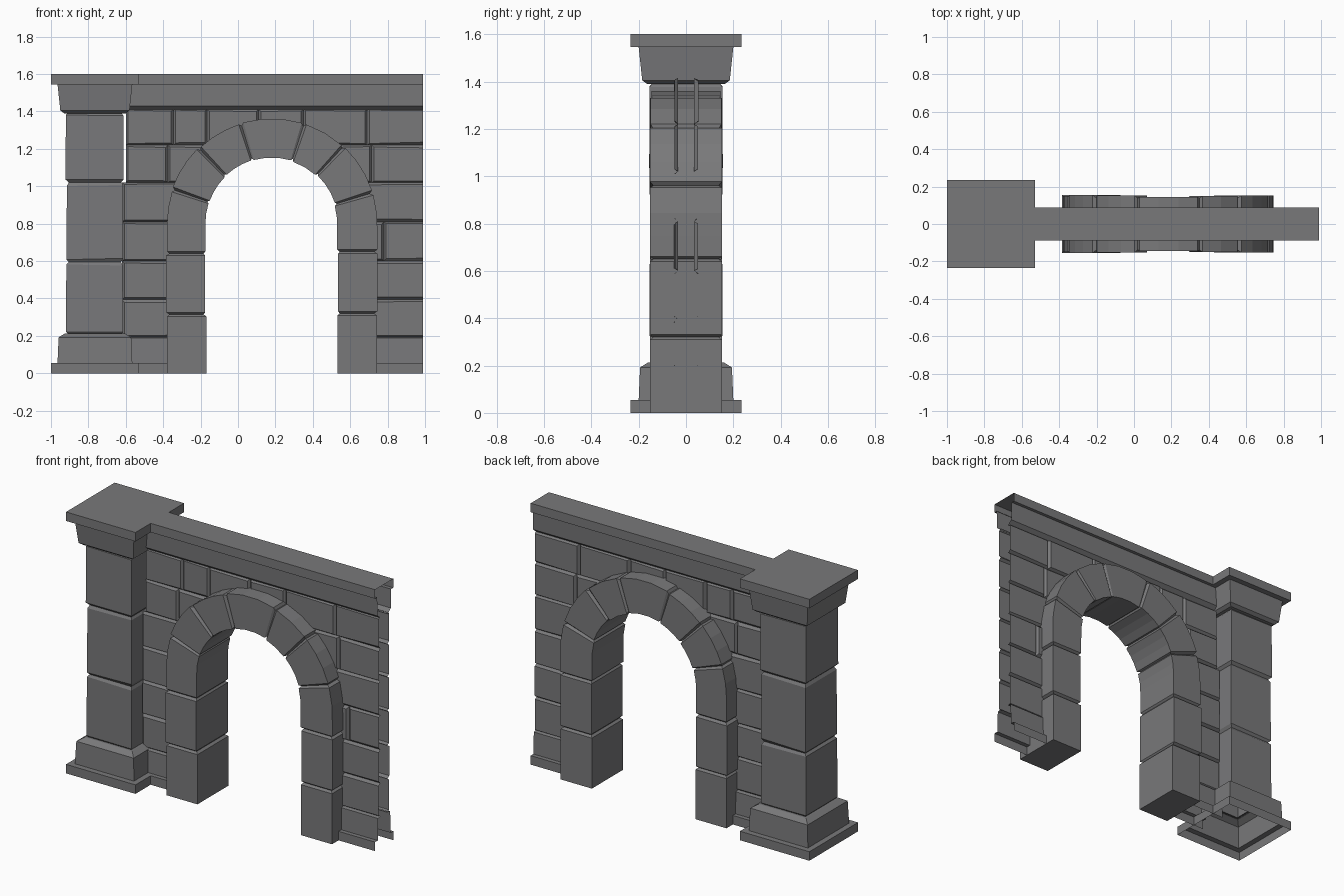
import bpy, bmesh, math, random

if "Cube" in bpy.data.objects:
    bpy.data.objects.remove(bpy.data.objects["Cube"])

random.seed(4)
stone = bpy.data.materials.new("grey stone")
stone.diffuse_color = (0.19, 0.19, 0.195, 1)
stone.use_nodes = True
stone.node_tree.nodes["Principled BSDF"].inputs["Base Color"].default_value = stone.diffuse_color


def finish(bm, name):
    bmesh.ops.recalc_face_normals(bm, faces=bm.faces[:])
    me = bpy.data.meshes.new(name)
    bm.to_mesh(me)
    bm.free()
    me.materials.append(stone)
    ob = bpy.data.objects.new(name, me)
    bpy.context.collection.objects.link(ob)


def loft(name, rings, cap_start=False, cap_end=False, closed=True):
    bm = bmesh.new()
    vs = [[bm.verts.new(p) for p in r] for r in rings]
    n = len(rings[0])
    for a, b in zip(vs, vs[1:]):
        for i in range(n if closed else n - 1):
            j = (i + 1) % n
            bm.faces.new((a[i], a[j], b[j], b[i]))
    if cap_start:
        bm.faces.new(vs[0])
    if cap_end:
        bm.faces.new(vs[-1])
    finish(bm, name)


def jit(a):
    return random.uniform(-a, a)


# pillar: stacked square sections
PX = -0.765


def square(h, z, dx=0.0, dy=0.0, tilt=0.0):
    return [(PX + dx + sx * h, dy + sy * h, z + sx * tilt)
            for sx, sy in ((-1, -1), (1, -1), (1, 1), (-1, 1))]


loft("pillar_base", [square(.235, 0), square(.235, .055), square(.2, .055),
                     square(.194, .192), square(.16, .213), square(.14, .213)])
shaft = []
for z0, z1 in ((.205, .595), (.595, 1.02), (1.02, 1.395)):
    h, dx, t0, t1 = .154 + jit(.003), jit(.003), jit(.004), jit(.004)
    shaft += [square(.14, z0), square(h, z0 + .016, dx, 0, t0),
              square(h - .002, z1 - .016, dx, 0, t1), square(.14, z1)]
loft("pillar_shaft", shaft)
loft("pillar_capital", [square(.14, 1.39), square(.165, 1.39), square(.185, 1.405),
                        square(.2, 1.545), square(.235, 1.545), square(.235, 1.6)],
     cap_end=True)

# arch: one swept ring with a groove at every block joint
CX, CZ, RI, RO = 0.18, 0.8, 0.352, 0.562
RM = (RI + RO) / 2
ARC = math.pi * RM


def arch_ring(s, di, do, w):
    def pt(r):
        if s < CZ:
            return CX - r, s
        if s > CZ + ARC:
            return CX + r, 2 * CZ + ARC - s
        a = math.pi - (s - CZ) / RM
        return CX + r * math.cos(a), CZ + r * math.sin(a)
    (xi, zi), (xo, zo) = pt(RI + di), pt(RO + do)
    return [(xi, -w, zi), (xo, -w, zo), (xo, w, zo), (xi, w, zi)]


joints = [0, .315, .64]
joints += [CZ + math.radians(180 - a) * RM for a in (161, 134, 107, 72, 47, 17)]
joints += [2 * CZ + ARC - z for z in (.65, .32, 0)]
rings, last = [], len(joints) - 2
for k, (a, b) in enumerate(zip(joints, joints[1:])):
    di, do = jit(.004), jit(.004)
    w = .145 if k == 5 else .152 + jit(.003)
    if k:
        rings.append(arch_ring(a, .012, -.014, .138))
    s0, s1 = a + (.011 if k else 0), b - (.011 if k < last else 0)
    n = max(2, math.ceil((s1 - s0) / .09))
    for i in range(n + 1):
        rings.append(arch_ring(s0 + (s1 - s0) * i / n, di, do, w))
loft("arch", rings, True, True)


# wall mouldings: open profiles extruded along x, on both sides
def strip(name, half, x0, x1):
    prof = half if half[0][0] == half[-1][0] == 0 else half + [(-y, z) for y, z in reversed(half)]
    loft(name, [[(x, y, z) for y, z in prof] for x in (x0, x1)], closed=False)


strip("wall_cap", [(.066, 1.545), (.088, 1.545), (.088, 1.6)], -.53, .99)
for side in (-1, 1):
    strip_side = [(.035, 1.405), (.064, 1.43), (.068, 1.545)]
    loft("wall_frieze", [[(x, side * y, z) for y, z in strip_side]
                         for x in (-.62, .99)], closed=False)
    foot = [(.035, .195), (.058, .188), (.062, .055), (.088, .055), (.088, 0)]
    for x0, x1 in ((-.6, CX - .45), (CX + .45, .99)):
        loft("wall_foot", [[(x, side * y, z) for y, z in foot]
                           for x in (x0, x1)], closed=False)

# wall courses: bevelled block faces whose inner ends hide inside the arch
L, R = CX - .45, CX + .45
courses = [
    (.19, .395, [[-.62, L], [R, .988]]),
    (.395, .6, [[-.62, L], [R, .988]]),
    (.6, .81, [[-.62, L], [R, .78, .988]]),
    (.81, 1.02, [[-.62, L], [R, .988]]),
    (1.02, 1.22, [[-.6, -.375, CX - .33], [CX + .33, .715, .988]]),
    (1.22, 1.415, [[-.6, -.345, -.165, .11, .35, .69, .988]]),
]
for side in (-1, 1):
    bm = bmesh.new()
    for z0, z1, runs in courses:
        for run in runs:
            for x0, x1 in zip(run, run[1:]):
                y = .05 + jit(.003)
                back = [(x0, z0), (x1, z0), (x1, z1), (x0, z1)]
                m = .012
                front = [(x0 + m, z0 + m + jit(.004)), (x1 - m, z0 + m + jit(.004)),
                         (x1 - m, z1 - m + jit(.004)), (x0 + m, z1 - m + jit(.004))]
                if x1 == .988:  # open end keeps its full width
                    front[1] = (x1, front[1][1])
                    front[2] = (x1, front[2][1])
                vb = [bm.verts.new((px, side * .034, pz)) for px, pz in back]
                vf = [bm.verts.new((px, side * y, pz)) for px, pz in front]
                bm.faces.new(vf)
                for i in range(4):
                    j = (i + 1) % 4
                    if not (x1 == .988 and i == 1):
                        bm.faces.new((vb[i], vb[j], vf[j], vf[i]))
    bmesh.ops.remove_doubles(bm, verts=bm.verts[:], dist=.0005)
    finish(bm, "wall_blocks_front" if side < 0 else "wall_blocks_back")
